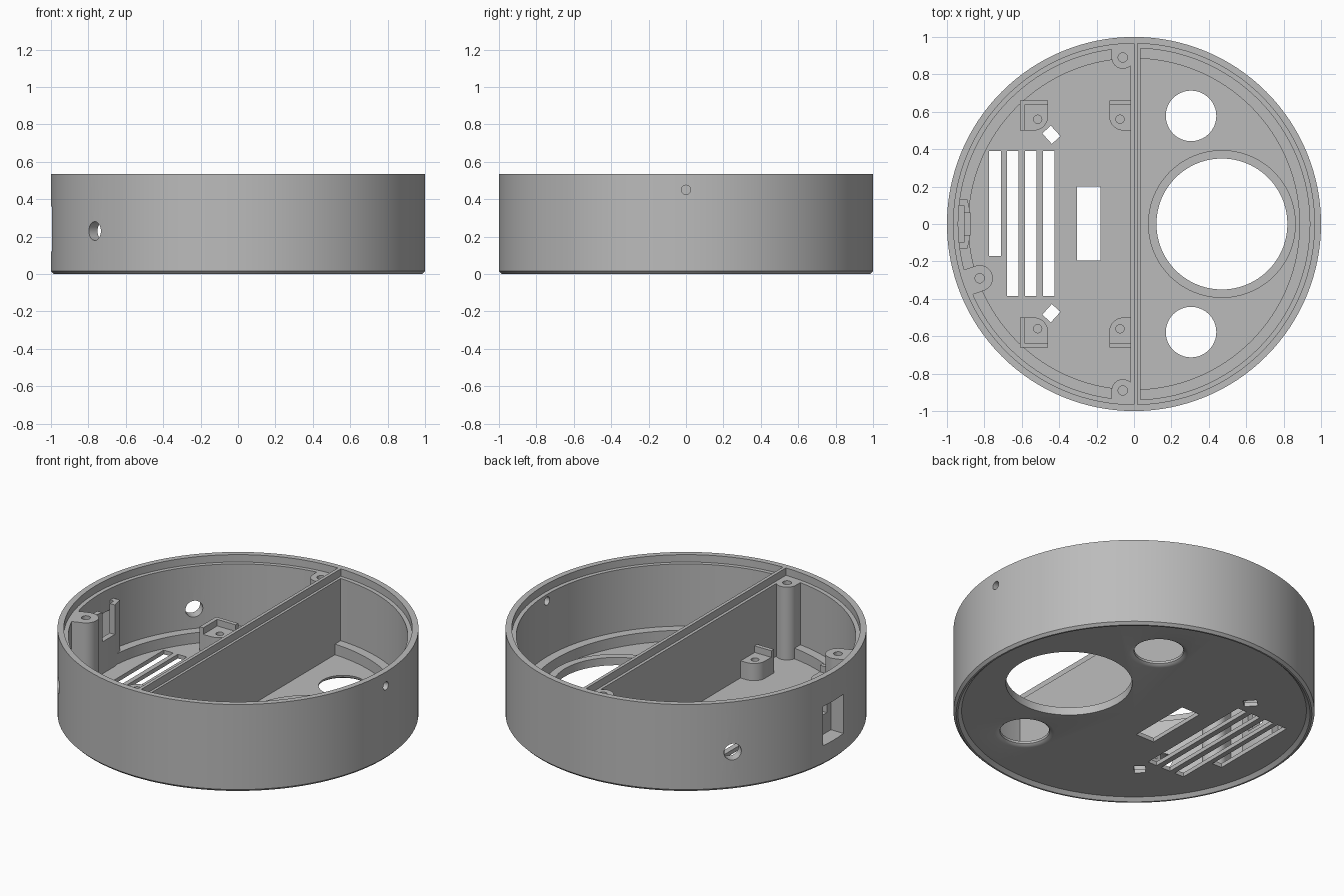
import bpy, bmesh, math
from mathutils import Matrix, Vector

cube = bpy.data.objects.get("Cube")
if cube:
    bpy.data.objects.remove(cube, do_unlink=True)

grey = bpy.data.materials.new("plain_grey")
grey.use_nodes = True
grey.diffuse_color = (0.5, 0.5, 0.5, 1)
grey.node_tree.nodes["Principled BSDF"].inputs["Base Color"].default_value = (0.5, 0.5, 0.5, 1)

FLOOR, STEP, LEDGE, TOP = 0.045, 0.11, 0.49, 0.535


def finish(name, bm):
    bmesh.ops.remove_doubles(bm, verts=bm.verts, dist=1e-5)
    bmesh.ops.recalc_face_normals(bm, faces=bm.faces)
    mesh = bpy.data.meshes.new(name)
    bm.to_mesh(mesh)
    bm.free()
    mesh.materials.append(grey)
    obj = bpy.data.objects.new(name, mesh)
    bpy.context.collection.objects.link(obj)
    return obj


def lathe(name, profile, centre=(0, 0), steps=128, closed=False):
    bm = bmesh.new()
    vs = [bm.verts.new((r, 0, z)) for r, z in profile]
    pairs = list(zip(vs, vs[1:])) + ([(vs[-1], vs[0])] if closed else [])
    edges = [bm.edges.new(p) for p in pairs]
    bmesh.ops.spin(bm, geom=vs + edges, cent=(0, 0, 0), axis=(0, 0, 1),
                   angle=math.tau, steps=steps, use_merge=True)
    bmesh.ops.translate(bm, verts=bm.verts, vec=(*centre, 0))
    return finish(name, bm)


def prism(name, pts, z0, z1):
    bm = bmesh.new()
    face = bm.faces.new([bm.verts.new((x, y, z0)) for x, y in pts])
    new = bmesh.ops.extrude_face_region(bm, geom=[face])["geom"]
    bmesh.ops.translate(bm, vec=(0, 0, z1 - z0),
                        verts=[v for v in new if isinstance(v, bmesh.types.BMVert)])
    return finish(name, bm)


def box(name, x0, x1, y0, y1, z0, z1):
    return prism(name, [(x0, y0), (x1, y0), (x1, y1), (x0, y1)], z0, z1)


def rod(name, x, y, z0, z1, r, steps=48):
    return lathe(name, [(0, z0), (r, z0), (r, z1), (0, z1)], (x, y), steps)


def radial_rod(name, degrees, z, r):
    # short cylinder lying along a radius, through the side wall
    bm = bmesh.new()
    a = math.radians(degrees)
    d = Vector((math.cos(a), math.sin(a), 0))
    m = Matrix.Translation(d * 0.97 + Vector((0, 0, z))) @ d.to_track_quat("Z", "Y").to_matrix().to_4x4()
    bmesh.ops.create_cone(bm, cap_ends=True, segments=32, radius1=r, radius2=r, depth=0.3, matrix=m)
    return finish(name, bm)


def cut(obj, cutters):
    for c in cutters:
        c.hide_render = True
        mod = obj.modifiers.new("cut", "BOOLEAN")
        mod.operation, mod.solver, mod.object = "DIFFERENCE", "EXACT", c
    bpy.context.view_layer.update()
    graph = bpy.context.evaluated_depsgraph_get()
    mesh = bpy.data.meshes.new_from_object(obj.evaluated_get(graph))
    obj.modifiers.clear()
    obj.data = mesh
    for c in cutters:
        bpy.data.objects.remove(c, do_unlink=True)
    return obj


def tab(cx, cy, w, length, degrees):
    # outline with a round nose and a straight tail along the given direction
    a = math.radians(degrees)
    d, n = Vector((math.cos(a), math.sin(a))), Vector((-math.sin(a), math.cos(a)))
    c = Vector((cx, cy))
    arc = [c + n * w * math.cos(t) - d * w * math.sin(t)
           for t in (math.pi * i / 20 for i in range(21))]
    return [c + d * length + n * w] + arc + [c + d * length - n * w]


# round tray with recessed underside, inner step and lid ledge
case = lathe("round_case", [
    (0, 0.02), (0.955, 0.02), (0.975, 0), (0.985, 0), (1, 0.015), (1, TOP),
    (0.965, TOP), (0.965, LEDGE), (0.94, LEDGE), (0.94, STEP),
    (0.885, STEP), (0.885, FLOOR), (0, FLOOR)])

# openings in floor and wall
cutters = [rod("big_opening", 0.47, 0, -0.1, 0.2, 0.35, 96),
           radial_rod("small_wall_hole", 0, 0.45, 0.025),
           box("port_opening", -1.1, -0.85, -0.1, 0.1, 0.12, 0.36),
           box("window_slot", -0.305, -0.18, -0.195, 0.2, -0.1, 0.2),
           box("short_slot", -0.775, -0.71, -0.17, 0.39, -0.1, 0.2)]
for x in (-0.68, -0.583, -0.487):
    cutters.append(box("long_slot", x, x + 0.062, -0.385, 0.39, -0.1, 0.2))
for s in (1, -1):
    cutters.append(radial_rod("cable_hole", 140 * s, 0.23, 0.05))
    cutters.append(lathe("flared_hole", [(0, -0.1), (0.165, -0.1), (0.165, 0.02), (0.148, 0.024),
                                         (0.138, 0.032), (0.135, FLOOR), (0.135, 0.2), (0, 0.2)],
                         (0.305, 0.578 * s), 64))
    a = math.radians(-48 * s)
    u, v = Vector((math.cos(a), math.sin(a))) * 0.038, Vector((-math.sin(a), math.cos(a))) * 0.031
    c = Vector((-0.442, 0.477 * s))
    cutters.append(prism("slanted_slot", [c + u + v, c - u + v, c - u - v, c + u - v], -0.1, 0.2))
cut(case, cutters)

# collar around the big opening
lathe("opening_collar", [(0.35, 0.03), (0.395, 0.03), (0.395, 0.068), (0.35, 0.068)],
      (0.47, 0), 96, True)

# divider with narrow ridge between the two lid seats
box("divider_wall", -0.018, 0.036, -0.955, 0.955, 0.03, LEDGE)
box("divider_ridge", 0, 0.02, -0.97, 0.97, LEDGE - 0.02, TOP)

# lid screw posts
for name, x, y, w, length, deg in (("back_screw_post", -0.06, 0.89, 0.06, 0.055, 90),
                                   ("front_screw_post", -0.06, -0.89, 0.06, 0.055, -90),
                                   ("side_screw_post", -0.825, -0.29, 0.07, 0.09, 199.4)):
    post = prism(name, tab(x, y, w, length, deg), 0.03, LEDGE)
    cut(post, [rod("screw_bore", x, y, 0.2, 0.7, 0.025, 24)])

# circuit board standoffs with raised corner lips
for s, side in ((1, "back"), (-1, "front")):
    for name, edge, inner, hole in (("outer", -0.61, -0.46, -0.515), ("inner", -0.02, -0.132, -0.075)):
        r = 0.075
        k = 1 if inner > edge else -1
        arc = [(inner - k * r * (1 - math.cos(t)), s * (0.5 + r - r * math.sin(t)))
               for t in (math.pi / 2 * i / 10 for i in range(11))]
        pts = [(edge, s * 0.66), (inner, s * 0.66)] + arc + [(edge, s * 0.5)]
        stand = prism(f"{side}_{name}_standoff", pts, 0.03, 0.15)
        cut(stand, [rod("standoff_bore", hole, s * 0.56, 0.08, 0.3, 0.022, 24)])
        y0, y1 = sorted((s * 0.635, s * 0.66))
        x0, x1 = sorted((edge, inner))
        box(f"{side}_{name}_lip", x0, x1, y0, y1, 0.14, 0.19)
        if name == "outer":
            y0, y1 = sorted((s * 0.5, s * 0.64))
            box(f"{side}_side_lip", edge, edge + 0.025, y0, y1, 0.14, 0.19)

# holder behind the port opening
holder = prism("port_holder", [(-0.96, 0.13), (-0.89, 0.13), (-0.875, 0.06),
                               (-0.875, -0.06), (-0.89, -0.13), (-0.96, -0.13)], 0.03, 0.42)
cut(holder, [box("board_slot", -1.1, -0.91, -0.1, 0.1, 0.12, 0.6),
             box("plug_notch", -1.2, -0.8, -0.06, 0.06, 0.24, 0.7)])

# smooth curved walls, sharp edges kept
bpy.ops.object.select_all(action="DESELECT")
for obj in bpy.context.collection.objects:
    if obj.type == "MESH" and grey.name in obj.data.materials:
        obj.select_set(True)
        bpy.context.view_layer.objects.active = obj
bpy.ops.object.shade_smooth_by_angle(angle=math.radians(30))
